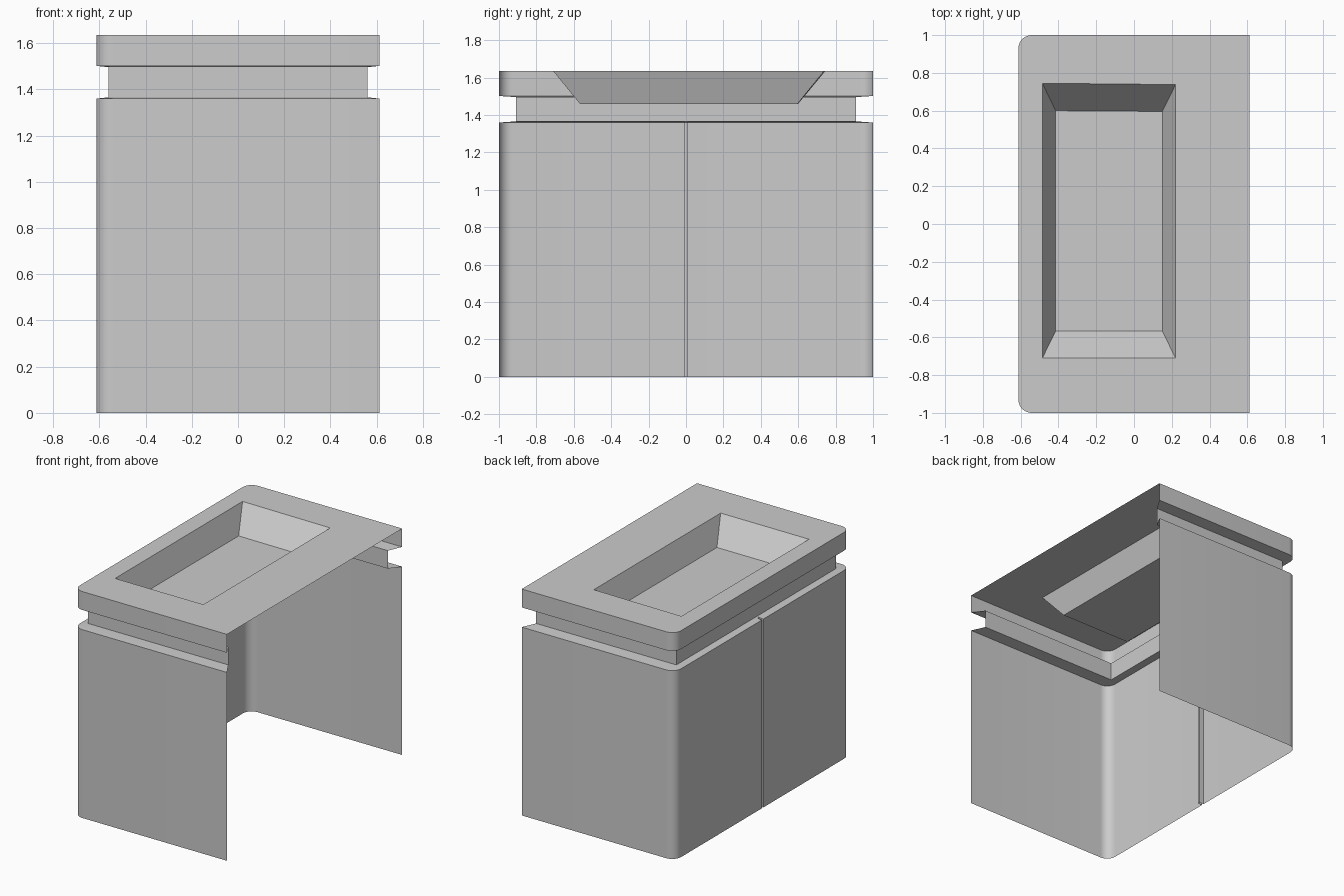
import bpy, bmesh, math

if "Cube" in bpy.data.objects:
    bpy.data.objects.remove(bpy.data.objects["Cube"])

HX, HY, TOP = 0.612, 1.0, 1.635


def outline(x, y, r, groove=0.0, seam=True):
    """Open U-shaped path: front side, back-left wall, far side."""
    right = HX if x == HX else x
    half = [(right, -y)]
    for i in range(9):
        a = math.radians(90 * i / 8)
        half.append((-x + r - r * math.sin(a), -y + r - r * math.cos(a)))
    if seam:
        half += [(-x, -0.008), (-x + groove, -0.008)]
    return half + [(px, -py) for px, py in reversed(half)]


def finish(name, bm):
    bmesh.ops.remove_doubles(bm, verts=bm.verts[:], dist=1e-5)
    mesh = bpy.data.meshes.new(name)
    bm.to_mesh(mesh)
    bm.free()
    ob = bpy.data.objects.new(name, mesh)
    bpy.context.collection.objects.link(ob)
    bpy.ops.object.select_all(action='DESELECT')
    ob.select_set(True)
    bpy.context.view_layer.objects.active = ob
    bpy.ops.object.shade_smooth_by_angle(angle=math.radians(20))
    return ob


def skin(name, rows, closed=False):
    """Quads between successive (path, z) rows."""
    bm = bmesh.new()
    loops = [[bm.verts.new((x, y, z)) for x, y in path] for path, z in rows]
    for a, b in zip(loops, loops[1:]):
        n = len(a)
        for i in range(n if closed else n - 1):
            j = (i + 1) % n
            bm.faces.new((a[i], b[i], b[j], a[j]))
    if closed:
        bm.faces.new(loops[0][::-1] if name == "lid" else loops[0])
        bmesh.ops.recalc_face_normals(bm, faces=bm.faces[:])
        bm.normal_update()
        if min(bm.faces, key=lambda f: f.calc_center_median().z).normal.z < 0:
            bmesh.ops.reverse_faces(bm, faces=bm.faces[:])
    return finish(name, bm)


outer = outline(HX, HY, 0.07, 0.035)
neck = outline(0.56, 0.91, 0.0)
rim = outline(HX, HY, 0.07, seam=False)

# Cabinet walls with the door seam, and the ledge up to the neck
skin("cabinet_walls", [(outer, 0), (outer, 1.36), (neck, 1.366)])

# Recessed neck below the counter
neck_plain = outline(0.56, 0.91, 0.0, seam=False)
skin("recessed_neck", [(neck_plain, 1.366), (neck_plain, 1.496)])

# Counter edge with its underside lip
skin("counter_edge", [(neck_plain, 1.496), (rim, 1.502), (rim, TOP)])

# Sink basin with sloping sides
opening = [(-0.485, -0.71), (0.22, -0.71), (0.22, 0.738), (-0.485, 0.745)]
floor = [(-0.415, -0.567), (0.15, -0.567), (0.15, 0.596), (-0.415, 0.6)]
skin("sink_basin", [(floor, 1.46), (opening, TOP)], closed=True)

# Counter surface around the basin opening
bm = bmesh.new()
edges = []
for path in (rim, opening):
    vs = [bm.verts.new((x, y, TOP)) for x, y in path]
    edges += [bm.edges.new((vs[i - 1], vs[i])) for i in range(len(vs))]
bmesh.ops.triangle_fill(bm, edges=edges, use_beauty=True, normal=(0, 0, 1))
bm.normal_update()
bmesh.ops.reverse_faces(bm, faces=[f for f in bm.faces if f.normal.z < 0])
bmesh.ops.dissolve_limit(bm, angle_limit=0.01, verts=bm.verts[:], edges=bm.edges[:])
finish("counter_surface", bm)
